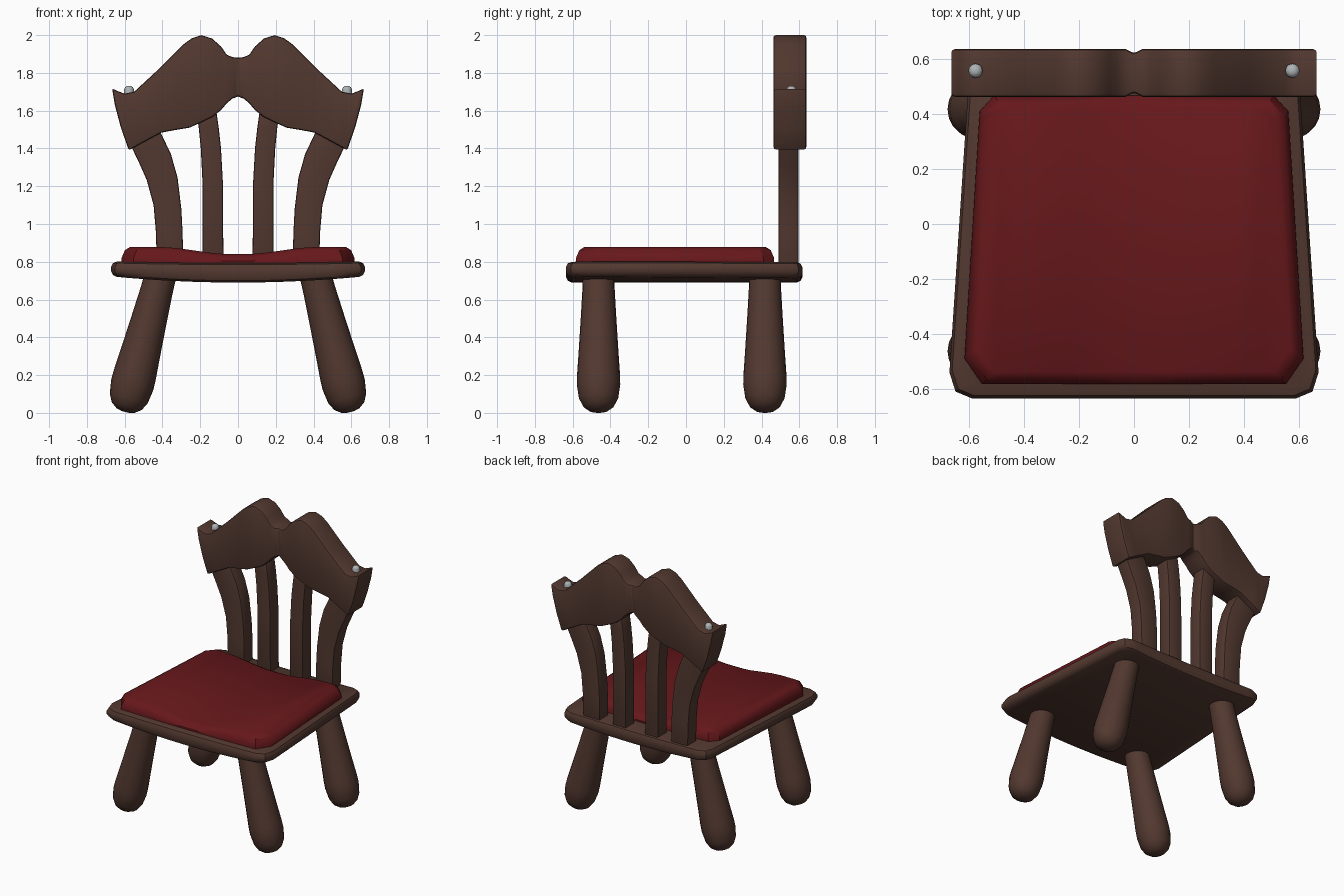
import bpy, bmesh, math
from mathutils import Matrix, Vector

if "Cube" in bpy.data.objects:
    bpy.data.objects.remove(bpy.data.objects["Cube"])


def material(name, color):
    m = bpy.data.materials.new(name)
    m.diffuse_color = (*color, 1)
    m.use_nodes = True
    m.node_tree.nodes["Principled BSDF"].inputs["Base Color"].default_value = m.diffuse_color
    return m


WOOD = material("dark_wood", (0.085, 0.040, 0.029))
CLOTH = material("red_cloth", (0.135, 0.009, 0.011))
METAL = material("metal", (0.42, 0.45, 0.46))


def finish(name, bm, mat, angle=35):
    bmesh.ops.recalc_face_normals(bm, faces=bm.faces[:])
    me = bpy.data.meshes.new(name)
    bm.to_mesh(me)
    bm.free()
    ob = bpy.data.objects.new(name, me)
    bpy.context.collection.objects.link(ob)
    me.materials.append(mat)
    bpy.ops.object.select_all(action='DESELECT')
    ob.select_set(True)
    bpy.context.view_layer.objects.active = ob
    bpy.ops.object.shade_smooth_by_angle(angle=math.radians(angle))
    return ob


def loft(bm, rings):
    """Skin closed rings of equal length and cap both ends."""
    vs = [[bm.verts.new(p) for p in r] for r in rings]
    n = len(vs[0])
    for a, b in zip(vs, vs[1:]):
        for i in range(n):
            j = (i + 1) % n
            bm.faces.new((a[i], a[j], b[j], b[i]))
    bm.faces.new(vs[0])
    bm.faces.new(vs[-1])


def board(name, cols, y0, y1, bevel):
    """Upright shaped board; each column is (x1, z1, x2, z2, groove depth)."""
    bm = bmesh.new()
    loft(bm, [[(a, y0 + g, b), (c, y0 + g, d), (c, y1 - g, d), (a, y1 - g, b)]
              for a, b, c, d, g in cols])
    bmesh.ops.recalc_face_normals(bm, faces=bm.faces[:])
    sharp = [e for e in bm.edges if e.calc_face_angle(0) > 0.9]
    bmesh.ops.bevel(bm, geom=sharp, offset=bevel, segments=2, profile=0.5,
                    affect='EDGES', clamp_overlap=True)
    return finish(name, bm, WOOD)


def slab(name, half, layers, sag, mat):
    """Stack of scaled outlines, cut into strips across x and bent by sag(x, z)."""
    outline = half + [(-x, y) for x, y in reversed(half)]
    cy = (half[0][1] + half[-1][1]) / 2
    w = max(p[0] for p in half)
    h = abs(half[-1][1] - half[0][1]) / 2
    bm = bmesh.new()
    loft(bm, [[(x * (1 - d / w), cy + (y - cy) * (1 - d / h), z) for x, y in outline]
              for d, z in layers])
    for i in range(-6, 7):
        bmesh.ops.bisect_plane(bm, geom=bm.verts[:] + bm.edges[:] + bm.faces[:],
                               plane_co=(i * 0.08, 0, 0), plane_no=(1, 0, 0))
    for v in bm.verts:
        v.co.z += sag(v.co.x, v.co.z)
    return finish(name, bm, mat)


def lathe(name, profile, segs, mat, matrix, ground=False):
    bm = bmesh.new()
    loft(bm, [[(r * math.cos(2 * math.pi * i / segs), r * math.sin(2 * math.pi * i / segs), z)
               for i in range(segs)] for r, z in profile])
    bm.transform(matrix)
    if ground:
        low = min(v.co.z for v in bm.verts)
        bmesh.ops.translate(bm, verts=bm.verts[:], vec=(0, 0, -low))
    return finish(name, bm, mat, 50)


def smooth(t):
    t = max(0, min(1, t))
    return t * t * (3 - 2 * t)


# Seat: tapered slab with rounded rim, dipping slightly in the middle
slab("seat",
     [(0.59, -0.635), (0.65, -0.61), (0.672, -0.54), (0.60, 0.55), (0.58, 0.595), (0.53, 0.617)],
     [(0.03, 0.69), (0.01, 0.70), (0, 0.72), (0, 0.765), (0.01, 0.785), (0.03, 0.793)],
     lambda x, z: (0.03 if z < 0.74 else 0.008) * min(1, (x / 0.64) ** 2), WOOD)

# Cushion: chamfered pad, raised on the left and right
slab("seat_cushion",
     [(0.553, -0.583), (0.617, -0.49), (0.562, 0.41), (0.51, 0.467)],
     [(0, 0.785), (0, 0.805), (0.018, 0.828), (0.045, 0.841)],
     lambda x, z: 0.037 * smooth((abs(x) - 0.05) / 0.36) * smooth((z - 0.78) / 0.06), CLOTH)

# Splayed club legs
LEG = [(0.02, 0), (0.05, 0.008), (0.082, 0.032), (0.104, 0.075), (0.115, 0.15), (0.114, 0.2),
       (0.106, 0.32), (0.095, 0.5), (0.086, 0.66), (0.083, 0.76)]
for sx, side in ((-1, "left"), (1, "right")):
    for y, end in ((-0.463, "front"), (0.418, "back")):
        m = Matrix.Translation((sx * 0.597, y, 0)) @ Matrix.Rotation(-sx * math.radians(14.5), 4, 'Y')
        lathe(f"{end}_leg_{side}", LEG, 20, WOOD, m, ground=True)

# Crest rail: twin humped board with a shallow centre groove
half = [(0.03, 1.883, 0.03, 1.664, 0), (0.06, 1.897, 0.06, 1.638, 0), (0.09, 1.94, 0.09, 1.603, 0),
        (0.137, 1.982, 0.135, 1.567, 0), (0.195, 2.0, 0.19, 1.54, 0), (0.245, 1.983, 0.257, 1.51, 0),
        (0.29, 1.95, 0.33, 1.498, 0), (0.42, 1.82, 0.405, 1.484, 0), (0.55, 1.70, 0.50, 1.433, 0),
        (0.60, 1.69, 0.578, 1.39, 0), (0.635, 1.703, 0.62, 1.51, 0), (0.667, 1.718, 0.652, 1.63, 0)]
left = [(-a, b, -c, d, g) for a, b, c, d, g in reversed(half)]
board("crest_rail", left + [(0, 1.88, 0, 1.675, 0.016)] + half, 0.463, 0.637, 0.012)

# Curved back slats
OUTER = [(0.43, 0.76, 0.29, 0.76), (0.434, 0.95, 0.293, 0.95), (0.447, 1.10, 0.30, 1.08),
         (0.484, 1.235, 0.32, 1.246), (0.522, 1.32, 0.355, 1.37), (0.56, 1.40, 0.41, 1.485),
         (0.58, 1.45, 0.44, 1.53)]
INNER = [(0.188, 0.76, 0.077, 0.76), (0.188, 1.22, 0.08, 1.22), (0.197, 1.40, 0.09, 1.40),
         (0.208, 1.51, 0.102, 1.51), (0.222, 1.60, 0.115, 1.60)]
for sx, side in ((-1, "left"), (1, "right")):
    for pts, kind in ((OUTER, "outer"), (INNER, "inner")):
        board(f"{kind}_slat_{side}", [(sx * a, b, sx * c, d, 0) for a, b, c, d in pts],
              0.49, 0.595, 0.01)

# Metal studs on the rail ends
STUD = [(0.026, -0.02), (0.026, 0.014), (0.021, 0.026), (0.011, 0.032), (0.003, 0.033)]
for sx, side in ((-1, "left"), (1, "right")):
    lathe(f"stud_{side}", STUD, 12, METAL, Matrix.Translation((sx * 0.577, 0.558, 1.698)))
